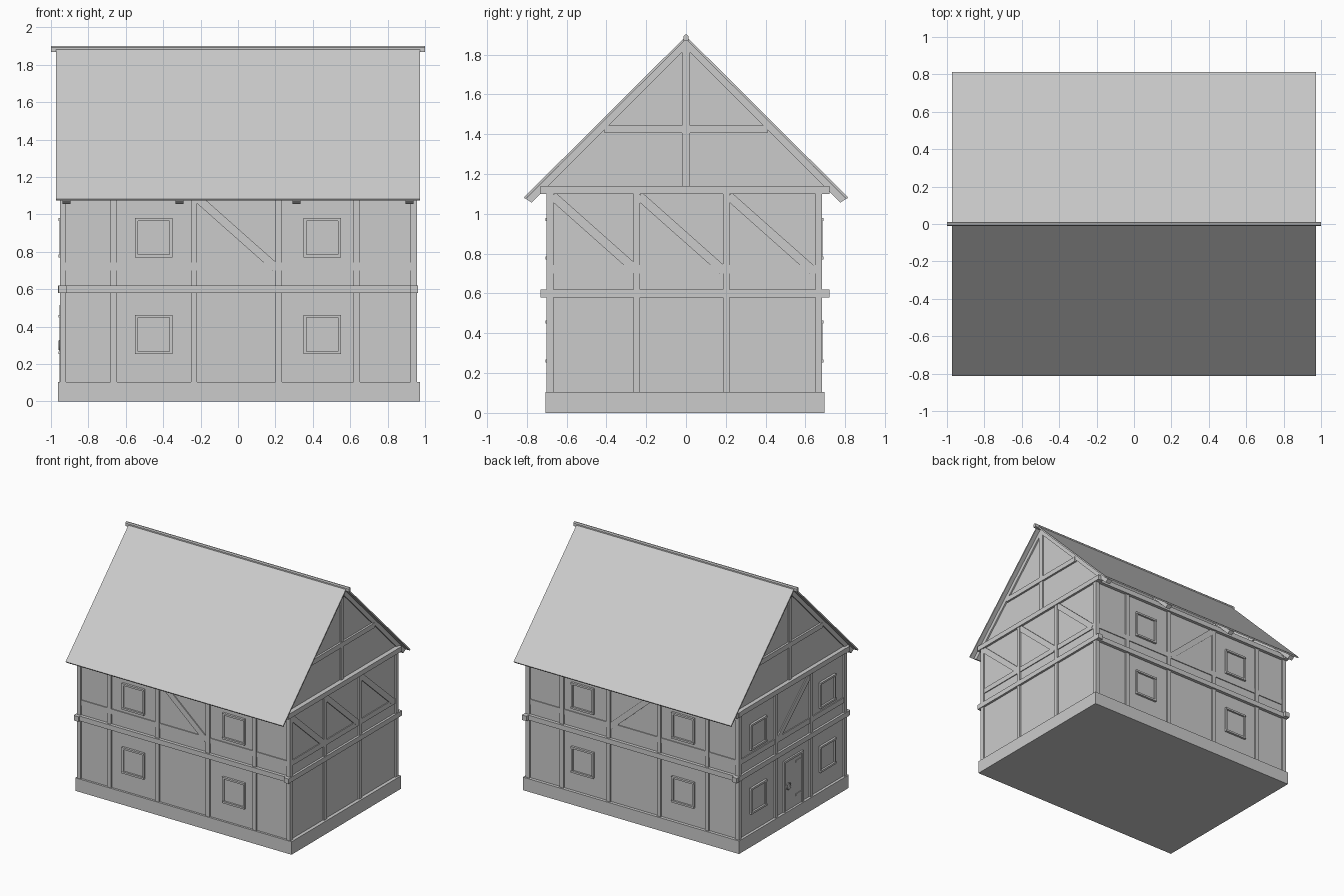
import bpy, bmesh
from math import atan2, hypot, pi, radians
from mathutils import Matrix, Vector

if "Cube" in bpy.data.objects:
    bpy.data.objects.remove(bpy.data.objects["Cube"])

CX, CY = 0.002, -0.008          # centre of the timber frame
HX, HY = 0.955, 0.692           # outer half sizes of the frame posts
D = 0.012                       # how far timber stands proud of the plaster


def mesh_object(name, bm):
    bmesh.ops.recalc_face_normals(bm, faces=bm.faces)
    me = bpy.data.meshes.new(name)
    bm.to_mesh(me)
    bm.free()
    ob = bpy.data.objects.new(name, me)
    bpy.context.collection.objects.link(ob)
    return ob


def box(name, x0, x1, y0, y1, z0, z1, mat=None):
    m = Matrix.Translation(((x0 + x1) / 2, (y0 + y1) / 2, (z0 + z1) / 2)) @ \
        Matrix.Diagonal((abs(x1 - x0), abs(y1 - y0), abs(z1 - z0), 1))
    bm = bmesh.new()
    bmesh.ops.create_cube(bm, size=1, matrix=(mat @ m) if mat else m)
    return mesh_object(name, bm)


def prism_x(name, pts, x0, x1):
    """Extrude a (y, z) profile along x."""
    bm = bmesh.new()
    f = bm.faces.new([bm.verts.new((x0, y, z)) for y, z in pts])
    r = bmesh.ops.extrude_face_region(bm, geom=[f])
    bmesh.ops.translate(bm, vec=(x1 - x0, 0, 0),
                        verts=[v for v in r["geom"] if isinstance(v, bmesh.types.BMVert)])
    return mesh_object(name, bm)


# Wall frames: local u runs along the wall, v is up, n points outward from the plaster
def wall_matrix(u, n, origin):
    m = Matrix((Vector(u), Vector(n), Vector((0, 0, 1)))).transposed().to_4x4()
    m.translation = origin
    return m


PX, PY = HX - D, HY - D
FRONT = wall_matrix((1, 0, 0), (0, -1, 0), (0, CY - PY, 0))
BACK = wall_matrix((1, 0, 0), (0, 1, 0), (0, CY + PY, 0))
RIGHT = wall_matrix((0, 1, 0), (1, 0, 0), (CX + PX, 0, 0))
LEFT = wall_matrix((0, 1, 0), (-1, 0, 0), (CX - PX, 0, 0))


def brace(name, wall, u0, z0, u1, z1, w=0.045):
    length = hypot(u1 - u0, z1 - z0)
    m = wall @ Matrix.Translation(((u0 + u1) / 2, 0, (z0 + z1) / 2)) @ \
        Matrix.Rotation(-atan2(z1 - z0, u1 - u0), 4, 'Y')
    box(name, -length / 2, length / 2, -0.01, D * 0.7, -w / 2, w / 2, m)


def window(name, wall, u, z):
    n = 0.014
    box(name + "_lintel", u - 0.1, u + 0.1, -0.01, n + 0.004, z + 0.09, z + 0.105, wall)
    box(name + "_sill", u - 0.1, u + 0.1, -0.01, n + 0.004, z - 0.105, z - 0.09, wall)
    for s in (-1, 1):
        box(name + "_jamb", u + s * 0.085, u + s * 0.1, -0.01, n, z - 0.09, z + 0.09, wall)
    box(name + "_pane", u - 0.085, u + 0.085, -0.01, 0.003, z - 0.09, z + 0.09, wall)


# Plinth and plaster body
box("plinth", -0.963, 0.973, -0.705, 0.697, 0, 0.105)
box("plaster_walls", CX - PX, CX + PX, CY - PY, CY + PY, 0.1, 1.13)

# Timber frame on the long walls
for side, wall in (("front", FRONT), ("back", BACK)):
    for u in (-0.665, -0.235, 0.218, 0.635):
        box(side + "_post", u - 0.017, u + 0.017, -0.01, D, 0.1, 1.11, wall)
    for z, part in ((0.58, "floor_beam"), (1.1, "wall_plate")):
        box(f"{side}_{part}", -0.962, 0.962, -0.02, 0.026, z, z + 0.04, wall)
    box(side + "_rail", -0.94, 0.94, -0.01, D * 0.6, 0.7, 0.742, wall)
    brace(side + "_brace", wall, -0.22, 1.09, 0.2, 0.717)
    for u in (-0.45, 0.45):
        window(side + "_lower_window", wall, u, 0.358)
        window(side + "_upper_window", wall, u, 0.875)

# Corner posts
for sx in (-1, 1):
    for sy in (-1, 1):
        x, y = CX + sx * HX, CY + sy * HY
        box("corner_post", min(x, x - sx * 0.034), max(x, x - sx * 0.034),
            min(y, y - sy * 0.034), max(y, y - sy * 0.034), 0.1, 1.11)

# Timber frame on the gable walls
for side, wall in (("right", RIGHT), ("left", LEFT)):
    for u in (-0.248, 0.202):
        box(side + "_post", u - 0.017, u + 0.017, -0.01, D, 0.1, 1.11, wall)
    for z, part in ((0.58, "floor_beam"), (1.1, "tie_beam")):
        box(f"{side}_{part}", -0.73, 0.722, -0.024, 0.018, z, z + 0.04, wall)
    box(side + "_rail", -0.685, 0.67, -0.01, D * 0.6, 0.7, 0.742, wall)
    starts = (-0.665, -0.23, 0.22) if side == "right" else (-0.23,)
    for u in starts:
        brace(side + "_brace", wall, u - 0.005, 1.09, u + 0.415, 0.717)

for u in (-0.455, 0.43):
    window("left_lower_window", LEFT, u, 0.358)
    window("left_upper_window", LEFT, u, 0.875)

# Door with frame, hinges and ring handle
DC = -0.02
box("door_leaf", DC - 0.105, DC + 0.105, -0.01, 0.005, 0.1, 0.5, LEFT)
for s in (-1, 1):
    box("door_jamb", DC + s * 0.105, DC + s * 0.122, -0.01, 0.014, 0.1, 0.5, LEFT)
box("door_lintel", DC - 0.122, DC + 0.122, -0.01, 0.014, 0.5, 0.517, LEFT)
for z in (0.18, 0.45):
    box("door_hinge", DC - 0.105, DC - 0.03, 0, 0.01, z, z + 0.018, LEFT)
bpy.ops.mesh.primitive_torus_add(major_radius=0.024, minor_radius=0.005, major_segments=20,
                                 minor_segments=8, rotation=(0, pi / 2, 0),
                                 location=(CX - PX - 0.013, DC + 0.07, 0.3))
bpy.context.object.name = "door_handle"
bpy.ops.object.shade_smooth_by_angle(angle=radians(60))

# Gable infill, king post and collar at each end
for s, side in ((1, "right"), (-1, "left")):
    prism_x(side + "_gable_wall", [(-0.735, 1.12), (0.735, 1.12), (0, 1.86)], s * 0.905, s * 0.925)
    box(side + "_king_post", *sorted((s * 0.895, s * 0.937)), -0.02, 0.02, 1.13, 1.85)
    box(side + "_collar", *sorted((s * 0.895, s * 0.941)), -0.41, 0.41, 1.405, 1.445)

# Rafter pairs and roof slabs
for s, side in ((-1, "front"), (1, "back")):
    for x in (-0.916, -0.312, 0.312, 0.916):
        prism_x(side + "_rafter", [(0, 1.879), (s * 0.804, 1.079 - 0.004),
                                   (s * 0.775, 1.056), (0, 1.832)], x - 0.021, x + 0.021)
    prism_x(side + "_roof", [(0, 1.893), (s * 0.814, 1.083), (s * 0.808, 1.074), (0, 1.877)],
            -0.973, 0.973)

# Ridge beam
prism_x("ridge_cap", [(-0.012, 1.868), (0.012, 1.868), (0.012, 1.892), (0.005, 1.9),
                      (-0.005, 1.9), (-0.012, 1.892)], -1, 1)
